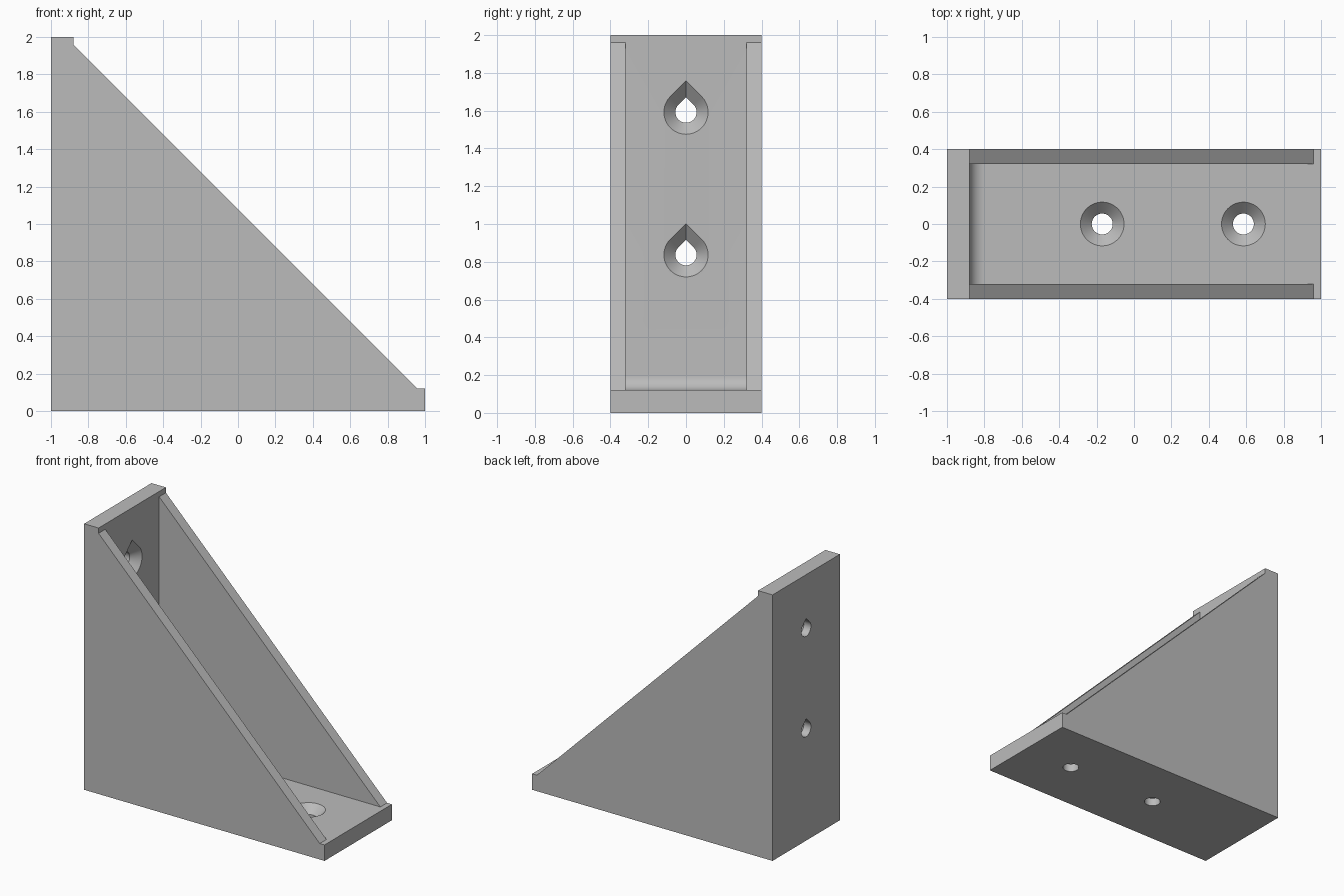
import bpy, bmesh, math

if "Cube" in bpy.data.objects:
    bpy.data.objects.remove(bpy.data.objects["Cube"])

T = 0.12             # plate thickness
WALL = 0.32          # inner half width between the side walls
R_HOLE, R_SINK = 0.056, 0.117
SEG = 48


def loft(name, rings):
    """Closed solid skinned through rings with equal point counts."""
    bm = bmesh.new()
    vs = [[bm.verts.new(p) for p in ring] for ring in rings]
    n = len(vs[0])
    bm.faces.new(vs[0])
    bm.faces.new(vs[-1])
    for a, b in zip(vs, vs[1:]):
        for i in range(n):
            j = (i + 1) % n
            bm.faces.new((a[i], a[j], b[j], b[i]))
    bmesh.ops.recalc_face_normals(bm, faces=bm.faces)
    me = bpy.data.meshes.new(name)
    bm.to_mesh(me)
    bm.free()
    ob = bpy.data.objects.new(name, me)
    bpy.context.collection.objects.link(ob)
    return ob


def extrude_y(name, profile, half):
    return loft(name, [[(x, y, z) for x, z in profile] for y in (-half, half)])


def outline(r, teardrop):
    """Circle, or a teardrop with a 45 degree roof pointing to +v."""
    if not teardrop:
        return [(r * math.cos(2 * math.pi * i / SEG), r * math.sin(2 * math.pi * i / SEG))
                for i in range(SEG)]
    arc = [math.radians(135 + 270 * i / SEG) for i in range(SEG + 1)]
    return [(r * math.cos(a), r * math.sin(a)) for a in arc] + [(0, r * math.sqrt(2))]


def screw_cutter(name, place, teardrop):
    """Through hole with a 45 degree countersink on the inner face."""
    steps = ((-0.05, R_HOLE), (T - (R_SINK - R_HOLE), R_HOLE), (T, R_SINK), (T + 0.05, R_SINK))
    return loft(name, [[place(u, v, w) for u, v in outline(r, teardrop)] for w, r in steps])


# bracket body: side silhouette across the full width
body = extrude_y("corner_bracket", [(-1, 0), (1, 0), (1, T), (0.96, T),
                                    (-0.88, 1.96), (-0.88, 2), (-1, 2)], 0.4)

# cavity between the walls, with a filleted inner corner
rf = 0.08
fillet = [(-0.88 + rf - rf * math.cos(a), T + rf - rf * math.sin(a))
          for a in (math.pi / 2 * i / 12 for i in range(1, 12))]
cavity = [(-0.88, 2.2), (-0.88, T + rf)] + fillet + [(-0.88 + rf, T), (1.2, T), (1.2, 2.2)]
cutters = [extrude_y("cavity_cutter", cavity, WALL)]

# round holes in the base plate, teardrop holes in the back plate
for x0 in (-0.17, 0.585):
    cutters.append(screw_cutter("base_hole_cutter",
                                lambda u, v, w, x0=x0: (x0 + u, v, w), False))
for z0 in (0.837, 1.592):
    cutters.append(screw_cutter("back_hole_cutter",
                                lambda u, v, w, z0=z0: (-1 + w, u, z0 + v), True))

# cut everything and remove the helpers
bpy.context.view_layer.objects.active = body
body.select_set(True)
for c in cutters:
    c.hide_render = True
    m = body.modifiers.new("cut", 'BOOLEAN')
    m.operation = 'DIFFERENCE'
    m.solver = 'EXACT'
    m.object = c
    bpy.ops.object.modifier_apply(modifier=m.name)
for c in cutters:
    bpy.data.objects.remove(c, do_unlink=True)

# single grey plastic
mat = bpy.data.materials.new("grey plastic")
mat.diffuse_color = (0.5, 0.5, 0.5, 1)
mat.use_nodes = True
mat.node_tree.nodes["Principled BSDF"].inputs["Base Color"].default_value = mat.diffuse_color
body.data.materials.clear()
body.data.materials.append(mat)
for p in body.data.polygons:
    p.material_index = 0
bpy.ops.object.shade_smooth_by_angle(angle=math.radians(30))
